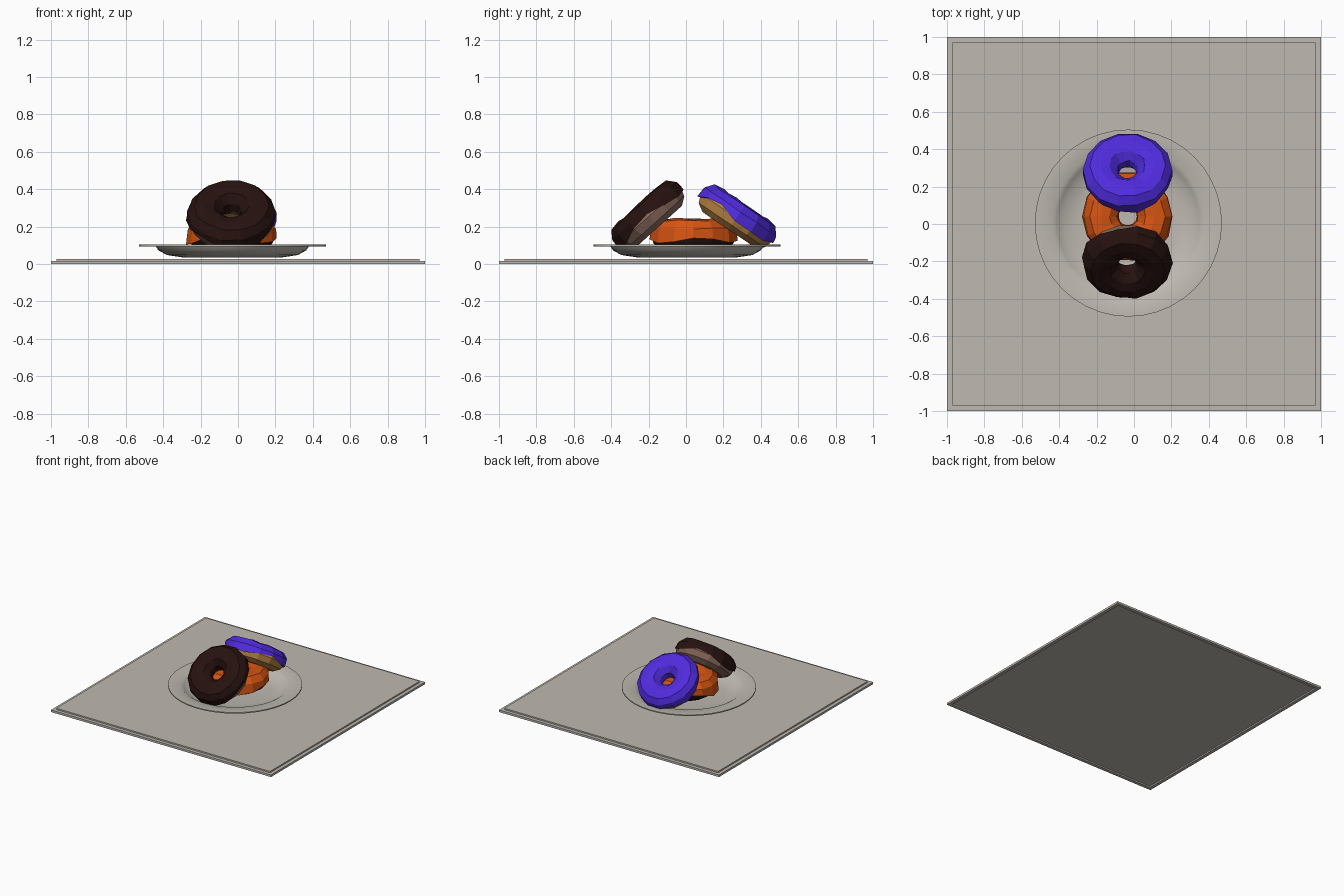
import bpy, bmesh, math, random
from mathutils import Matrix

if "Cube" in bpy.data.objects:
    bpy.data.objects.remove(bpy.data.objects["Cube"], do_unlink=True)


def material(name, rgb):
    m = bpy.data.materials.new(name)
    m.use_nodes = True
    m.diffuse_color = (*rgb, 1)
    bsdf = next(n for n in m.node_tree.nodes if n.type == 'BSDF_PRINCIPLED')
    bsdf.inputs["Base Color"].default_value = (*rgb, 1)
    return m


stone = material("stone grey", (.52, .485, .44))
chocolate = material("dark chocolate", (.02, .006, .005))
purple = material("purple icing", (.08, .024, .72))
orange = material("orange icing", (.68, .09, .006))
cocoa = material("cocoa dough", (.25, .14, .11))
golden = material("golden dough", (.48, .23, .06))


def finish(bm, name, mat, matrix=Matrix(), smooth=False):
    bmesh.ops.recalc_face_normals(bm, faces=bm.faces)
    mesh = bpy.data.meshes.new(name)
    bm.to_mesh(mesh)
    bm.free()
    mesh.materials.append(mat)
    ob = bpy.data.objects.new(name, mesh)
    ob.matrix_world = matrix
    bpy.context.collection.objects.link(ob)
    if smooth:
        bpy.ops.object.select_all(action='DESELECT')
        ob.select_set(True)
        bpy.context.view_layer.objects.active = ob
        bpy.ops.object.shade_smooth_by_angle(angle=math.radians(35))
    return ob


def revolve(section, segments, closed):
    """Sweep section(angle) -> [(radius, height)] around the z axis."""
    bm = bmesh.new()
    rings = []
    for i in range(segments):
        a = math.tau * i / segments
        rings.append([bm.verts.new((r * math.cos(a), r * math.sin(a), z))
                      for r, z in section(a)])
    n = len(rings[0])
    for i in range(segments):
        p, q = rings[i], rings[(i + 1) % segments]
        for j in range(n if closed else n - 1):
            k = (j + 1) % n
            bm.faces.new((p[j], q[j], q[k], p[k]))
    bmesh.ops.remove_doubles(bm, verts=bm.verts, dist=1e-5)
    return bm


# Square tray: raised top panel and recessed underside
bm = bmesh.new()
bmesh.ops.create_cube(bm, size=1, matrix=Matrix.Translation((0, 0, .0085))
                      @ Matrix.Diagonal((2, 2, .017, 1)))
bm.normal_update()
for side, lift in ((1, .011), (-1, .011)):
    face = next(f for f in bm.faces if f.normal.z * side > .9)
    bmesh.ops.inset_region(bm, faces=[face], thickness=.04)
    panel = bmesh.ops.extrude_discrete_faces(bm, faces=[face])["faces"][0]
    bmesh.ops.translate(bm, verts=panel.verts, vec=(0, 0, lift))
    bm.normal_update()
finish(bm, "tray", stone)

# Plate with a wide flat rim
plate_profile = [(0, .035), (.27, .036), (.35, .048), (.395, .073), (.41, .095),
                 (.5, .095), (.5, .104), (.405, .104), (.38, .088),
                 (.345, .062), (.26, .05), (0, .048)]
finish(revolve(lambda a: plate_profile, 40, False), "plate", stone,
       Matrix.Translation((-.03, .005, 0)), smooth=True)

# Ring doughnuts: faceted dough with an uneven icing shell
RING, SIDES = .145, 14


def dough_section(a):
    steps = [math.tau * k / 10 for k in range(10)]
    return [(RING + .09 * math.cos(t), .08 * math.sin(t)) for t in steps]


def doughnut(name, icing, dough, centre, tilt, edge, seed):
    rng = random.Random(seed)
    place = Matrix.Translation(centre) @ Matrix.Rotation(math.radians(tilt), 4, 'X')

    def icing_section(a):
        outer = edge + .016 * math.sin(3 * a + seed) + rng.uniform(-.01, .01)
        inner = edge + rng.uniform(-.01, .01)
        shell = [(-.097, inner), (-.09, .037), (-.05, .078), (0, .086),
                 (.055, .078), (.092, .037), (.096, outer)]
        shell = [(r + rng.uniform(-.004, .004), z + rng.uniform(-.005, .005))
                 for r, z in shell]
        shell += [(.076, outer + .006), (-.076, inner + .006)]
        return [(RING + r, z) for r, z in shell]

    finish(revolve(dough_section, SIDES, True), name + "_dough", dough, place)
    finish(revolve(icing_section, SIDES, True), name + "_icing", icing, place)


doughnut("middle_doughnut", orange, chocolate, (-.035, .04, .155), 0, -.025, 1)
doughnut("front_doughnut", chocolate, cocoa, (-.035, -.198, .255), 42, -.012, 2)
doughnut("back_doughnut", purple, golden, (-.035, .27, .247), -34, -.012, 3)
